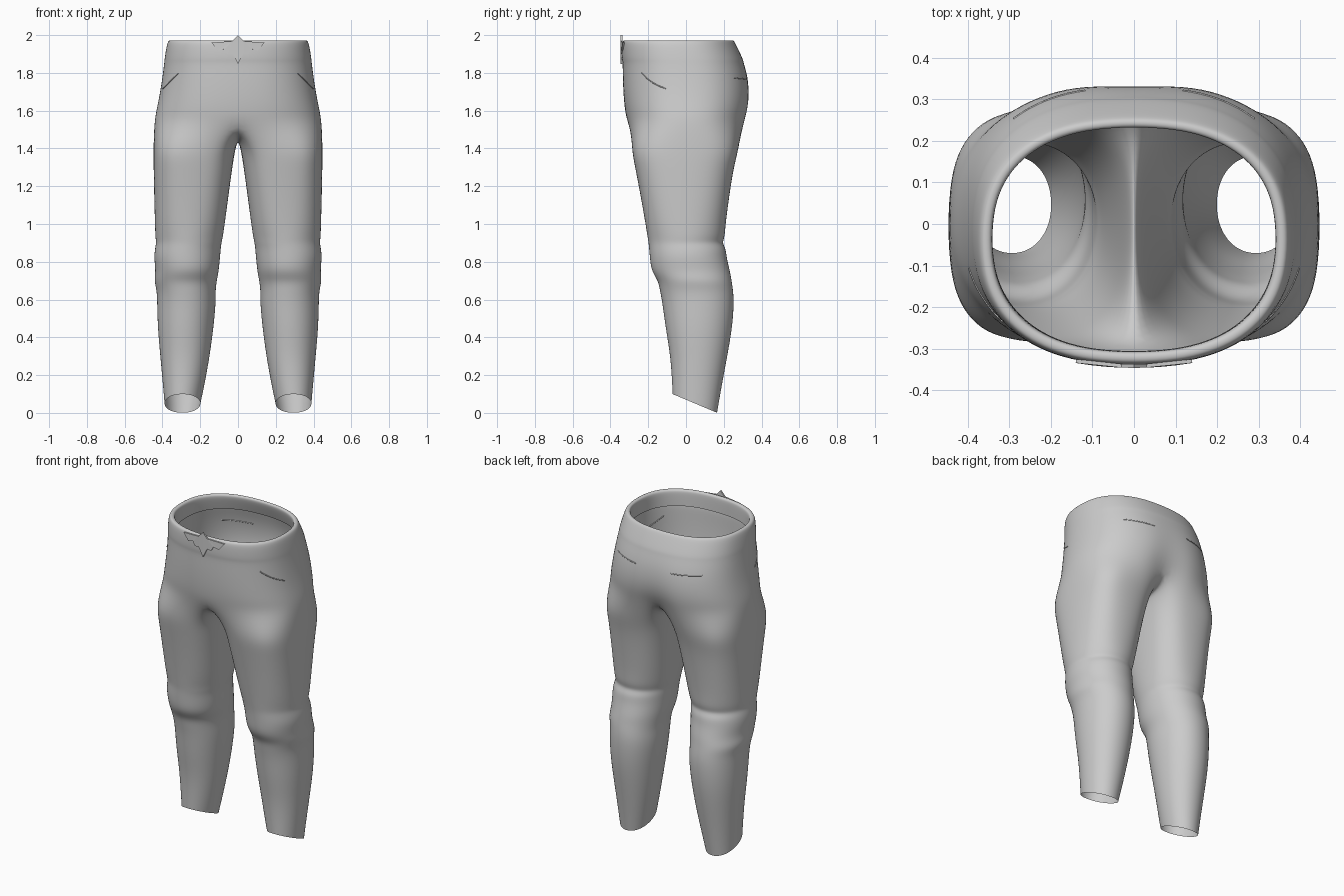
import bpy, bmesh
from math import sin, cos, radians, exp
from mathutils import Vector

cube = bpy.data.objects.get("Cube")
if cube:
    bpy.data.objects.remove(cube)

grey = bpy.data.materials.new("cloth_grey")
grey.use_nodes = True
COLOUR = (0.6, 0.6, 0.6, 1)
grey.diffuse_color = COLOUR
grey.node_tree.nodes["Principled BSDF"].inputs["Base Color"].default_value = COLOUR


def add_object(name, bm):
    mesh = bpy.data.meshes.new(name)
    bm.to_mesh(mesh)
    bm.free()
    mesh.materials.append(grey)
    ob = bpy.data.objects.new(name, mesh)
    bpy.context.collection.objects.link(ob)
    return ob


def oval(angle, power):
    """Point on a unit squared-off oval; angle 0 is +x, -90 is the front."""
    c, s = cos(radians(angle)), sin(radians(angle))
    e = 2 / power
    return abs(c) ** e * (1 if c > 0 else -1), abs(s) ** e * (1 if s > 0 else -1)


# Hip rings: height, half width, front y, back y, depth of the rear cleft
HIPS = [
    (1.875, .345, -.308, .262, 0),
    (1.955, .342, -.308, .232, 0),
    (1.972, .347, -.312, .235, 0),
    (1.974, .366, -.332, .252, 0),
    (1.960, .378, -.342, .262, 0),
    (1.870, .392, -.342, .305, 0),
    (1.860, .392, -.337, .305, 0),
    (1.780, .402, -.337, .333, .005),
    (1.680, .418, -.333, .345, .012),
    (1.600, .435, -.325, .338, .025),
    (1.535, .446, -.312, .322, .045),
]
# Leg rings: height, inner x, outer x, front y, back y, hem tilt
LEGS = [
    (1.400, .012, .450, -.292, .283, 0),
    (1.300, .028, .449, -.272, .255, 0),
    (1.150, .048, .446, -.243, .232, 0),
    (1.000, .068, .442, -.217, .212, 0),
    (.930, .078, .440, -.206, .208, 0),
    (.900, .085, .435, -.201, .194, 0),
    (.870, .089, .442, -.198, .214, 0),
    (.820, .093, .447, -.194, .218, 0),
    (.750, .100, .438, -.186, .236, 0),
    (.700, .110, .447, -.150, .244, 0),
    (.650, .117, .432, -.141, .252, 0),
    (.580, .115, .430, -.127, .257, 0),
    (.450, .128, .427, -.111, .247, .005),
    (.300, .148, .413, -.087, .217, .018),
    (.160, .174, .400, -.077, .187, .038),
    (.050, .198, .390, -.072, .166, .050),
]
OUTER = 14      # segments around the outside of each leg
INNER = 6       # segments along the crotch

bm = bmesh.new()


def skin(a, b, closed=False):
    for i in range(len(a) if closed else len(a) - 1):
        j = (i + 1) % len(a)
        bm.faces.new((a[i], a[j], b[j], b[i]))


# Half of the hips, front centre round to back centre
previous = None
for z, w, yf, yb, cleft in HIPS:
    cy = (yf + yb) / 2
    ring = []
    for i in range(OUTER + 1):
        x, y = oval(-90 + 180 * i / OUTER, 2.4)
        x = 0 if i in (0, OUTER) else x * w
        y = cy + y * (yb - yf) / 2
        if y > cy:
            y -= cleft * exp(-(x / .07) ** 2)
        ring.append(bm.verts.new((x, y, z)))
    if previous:
        skin(previous, ring)
    previous = ring

# Crotch saddle joins back centre to front centre
front, back = previous[0].co, previous[-1].co
saddle = []
for k in range(1, INNER):
    t = k / INNER
    y = back.y + (front.y - back.y) * t
    saddle.append(bm.verts.new((0, y, 1.535 - .095 * sin(radians(180 * t)) ** .7)))
previous = previous + saddle

# Leg rings
for n, (z, xi, xo, yf, yb, tilt) in enumerate(LEGS):
    power = max(2.1, 2.9 - .2 * n)
    ring = []
    for i in range(OUTER + INNER):
        x, y = oval(-126 + 18 * i, power)
        ring.append(bm.verts.new(((xi + xo) / 2 + x * (xo - xi) / 2,
                                  (yf + yb) / 2 + y * (yb - yf) / 2, z - tilt * y)))
    skin(previous, ring, True)
    previous = ring

bmesh.ops.recalc_face_normals(bm, faces=bm.faces)
outside = max(bm.faces, key=lambda f: f.calc_center_median().x)
if outside.normal.x < 0:
    bmesh.ops.reverse_faces(bm, faces=bm.faces)
for f in bm.faces:
    f.smooth = True
trousers = add_object("trousers", bm)
mirror = trousers.modifiers.new("mirror", 'MIRROR')
mirror.use_clip = True
trousers.modifiers.new("smooth", 'SUBSURF').levels = 2
trousers.modifiers["smooth"].render_levels = 2

# Pocket slits laid on the cloth
bpy.context.view_layer.update()
cloth = trousers.evaluated_get(bpy.context.evaluated_depsgraph_get())


def slit(name, start, middle, end):
    curve = bpy.data.curves.new(name, 'CURVE')
    curve.dimensions = '3D'
    curve.bevel_depth = .003
    curve.bevel_resolution = 1
    curve.materials.append(grey)
    a, m, b = Vector(start), Vector(middle), Vector(end)
    for side in (1, -1):
        line = curve.splines.new('POLY')
        line.points.add(8)
        for i, p in enumerate(line.points):
            t = i / 8
            q = a * (1 - t) ** 2 + m * 2 * t * (1 - t) + b * t * t
            hit = cloth.closest_point_on_mesh(q)[1]
            p.co = (hit.x * side, hit.y, hit.z, 1)
    ob = bpy.data.objects.new(name, curve)
    bpy.context.collection.objects.link(ob)


slit("front_pocket_slits", (.33, -.25, 1.80), (.39, -.19, 1.74), (.42, -.11, 1.72))
slit("back_pocket_slits", (.12, .34, 1.77), (.21, .32, 1.77), (.28, .24, 1.77))

# Pointed waist clasp, curved to the band
half = [(0, 2.0), (.03, 1.968), (.14, 1.96), (.105, 1.918),
        (.07, 1.927), (.055, 1.9), (.03, 1.905), (0, 1.848)]
outline = half + [(-x, z) for x, z in half[-2:0:-1]]
bm = bmesh.new()
bm.faces.new([bm.verts.new((x, -.342 + .6 * x * x, z)) for x, z in outline])
bmesh.ops.triangulate(bm, faces=bm.faces)
bmesh.ops.recalc_face_normals(bm, faces=bm.faces)
clasp = add_object("waist_clasp", bm)
plate = clasp.modifiers.new("thickness", 'SOLIDIFY')
plate.thickness = .009
plate.offset = 0
